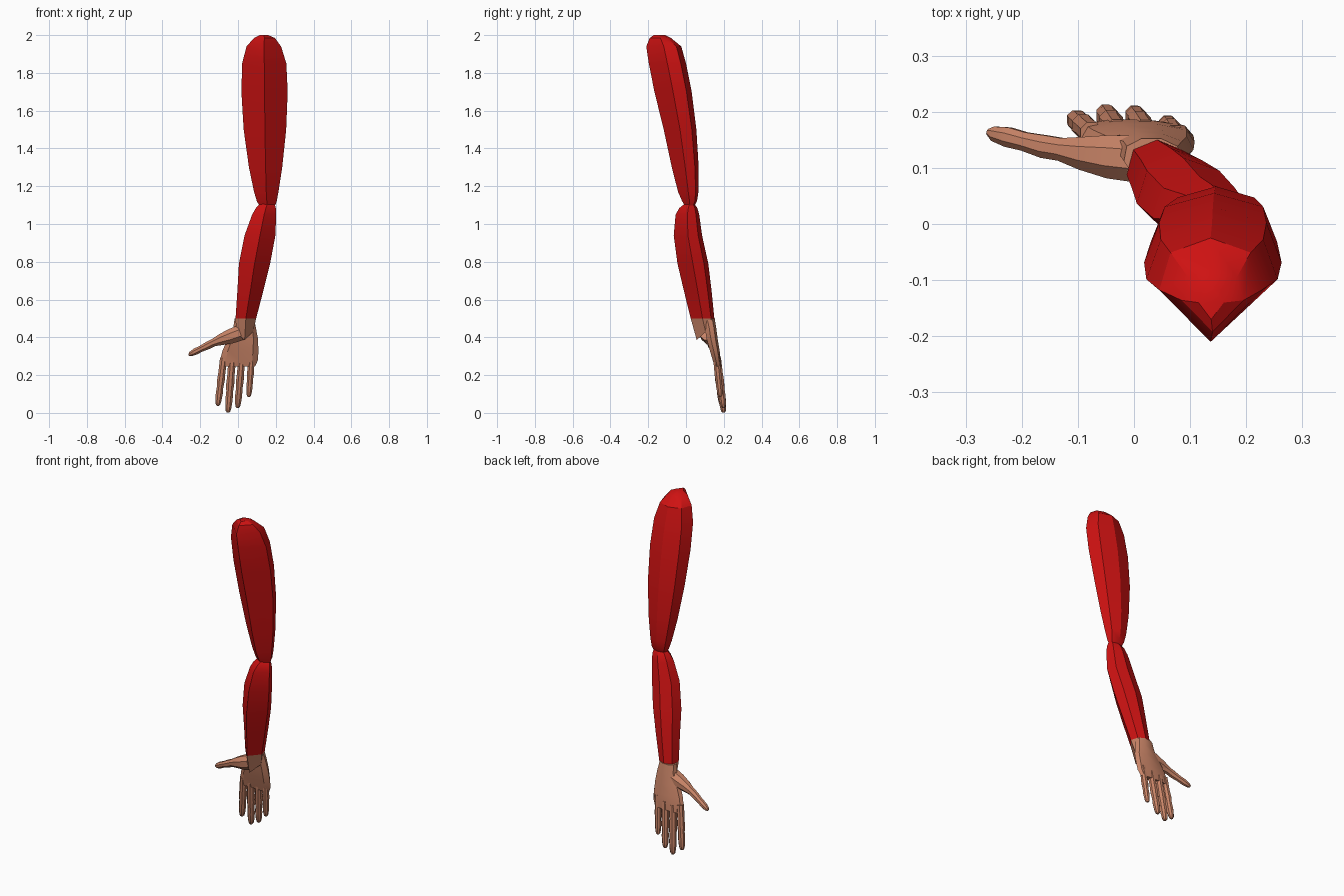
import bpy, bmesh, math
from mathutils import Vector

if "Cube" in bpy.data.objects:
    bpy.data.objects.remove(bpy.data.objects["Cube"], do_unlink=True)


def material(name, rgb):
    m = bpy.data.materials.new(name)
    m.use_nodes = True
    m.diffuse_color = (*rgb, 1)
    m.node_tree.nodes["Principled BSDF"].inputs["Base Color"].default_value = (*rgb, 1)
    return m


RED = material("sleeve red", (0.62, 0.006, 0.006))
SKIN = material("skin tan", (0.58, 0.23, 0.135))


def skin_rings(name, rings, mats, rule=None):
    """Loft closed rings of points into one capped mesh."""
    bm = bmesh.new()
    loops = [[bm.verts.new(p) for p in ring] for ring in rings]
    n = len(loops[0])
    for k in range(len(loops) - 1):
        for i in range(n):
            j = (i + 1) % n
            f = bm.faces.new((loops[k][i], loops[k][j], loops[k + 1][j], loops[k + 1][i]))
            f.material_index = rule(k) if rule else 0
    bm.faces.new(loops[0])
    bm.faces.new(loops[-1]).material_index = rule(len(loops)) if rule else 0
    bmesh.ops.recalc_face_normals(bm, faces=bm.faces)
    mesh = bpy.data.meshes.new(name)
    bm.to_mesh(mesh)
    bm.free()
    ob = bpy.data.objects.new(name, mesh)
    bpy.context.collection.objects.link(ob)
    for m in mats:
        mesh.materials.append(m)
    bpy.ops.object.select_all(action='DESELECT')
    ob.select_set(True)
    bpy.context.view_layer.objects.active = ob
    bpy.ops.object.shade_smooth_by_angle(angle=math.radians(28))
    return ob


def level_rings(profile, bounds):
    """Fit a unit profile to (z, x0, x1, y0, y1, tilt) bounds."""
    rings = []
    for z, x0, x1, y0, y1, *tilt in bounds:
        cx, cy, rx, ry = (x0 + x1) / 2, (y0 + y1) / 2, (x1 - x0) / 2, (y1 - y0) / 2
        t = tilt[0] if tilt else 0
        rings.append([(cx + u * rx, cy + v * ry, z + t * v) for u, v in profile])
    return rings


def digit(name, path, sides=8):
    """Tapering finger along (x, y, z, radius) points."""
    pts = [Vector(p[:3]) for p in path]
    rings = []
    for i, p in enumerate(pts):
        t = (pts[min(i + 1, len(pts) - 1)] - pts[max(i - 1, 0)]).normalized()
        side = t.cross(Vector((0, 1, 0))).normalized()
        up = side.cross(t)
        ang = [math.tau * (k + 0.5) / sides for k in range(sides)]
        rings.append([p + path[i][3] * (side * math.cos(a) + up * math.sin(a)) for a in ang])
    return skin_rings(name, rings, [SKIN])


# Limb section: front ridge, two sides, flatter back
LIMB = [(0, -1), (1, 0), (0.78, 0.72), (0, 1), (-0.78, 0.72), (-1, 0)]

# Upper arm
skin_rings("upper_arm", level_rings(LIMB, [
    (2.0, 0.115, 0.16, -0.17, -0.11),
    (1.985, 0.085, 0.195, -0.192, -0.08),
    (1.94, 0.045, 0.228, -0.21, -0.025),
    (1.85, 0.022, 0.256, -0.197, 0.0),
    (1.7, 0.018, 0.263, -0.167, 0.03),
    (1.5, 0.03, 0.255, -0.118, 0.055),
    (1.3, 0.058, 0.234, -0.075, 0.067),
    (1.17, 0.085, 0.214, -0.042, 0.066),
    (1.12, 0.1, 0.205, -0.02, 0.058),
    (1.095, 0.115, 0.195, -0.005, 0.045)]), [RED])

# Forearm, with the bare wrist as its last band
skin_rings("forearm", level_rings(LIMB, [
    (1.105, 0.115, 0.195, -0.01, 0.045),
    (1.085, 0.095, 0.2, -0.035, 0.06),
    (1.05, 0.075, 0.202, -0.055, 0.07),
    (0.94, 0.035, 0.198, -0.065, 0.085),
    (0.79, 0.005, 0.17, -0.045, 0.118),
    (0.65, -0.003, 0.135, -0.012, 0.135),
    (0.5, -0.013, 0.096, 0.025, 0.15),
    (0.43, -0.01, 0.08, 0.057, 0.15, 0.045)]), [RED, SKIN], lambda k: int(k >= 6))

# Palm
PALM = [(-0.7, -0.9), (0, -0.75), (0.7, -0.95), (1, -0.2), (0.85, 0.6),
        (0.3, 1), (-0.4, 1), (-0.9, 0.6), (-1, -0.2)]
skin_rings("palm", level_rings(PALM, [
    (0.5, -0.018, 0.085, 0.085, 0.152),
    (0.45, -0.025, 0.095, 0.098, 0.16),
    (0.39, -0.055, 0.106, 0.108, 0.168),
    (0.33, -0.082, 0.108, 0.125, 0.178),
    (0.28, -0.095, 0.106, 0.14, 0.184),
    (0.245, -0.1, 0.09, 0.152, 0.186)]), [SKIN])

# Fingers: base and tip, with swollen joints and a rounded end
SHAPE = [(0, 1), (0.3, 0.95), (0.47, 1.05), (0.6, 0.88), (0.75, 0.95), (0.9, 0.8), (0.97, 0.62), (1, 0.3)]
for name, base, tip, r in [
        ("index_finger", (-0.076, 0.162, 0.29), (-0.107, 0.19, 0.038), 0.021),
        ("middle_finger", (-0.031, 0.166, 0.28), (-0.053, 0.2, 0.002), 0.022),
        ("ring_finger", (0.02, 0.166, 0.29), (-0.002, 0.199, 0.026), 0.021),
        ("little_finger", (0.073, 0.158, 0.31), (0.057, 0.182, 0.085), 0.019)]:
    a, b = Vector(base), Vector(tip)
    digit(name, [(*a.lerp(b, t), r * s) for t, s in SHAPE])

# Thumb and its fleshy base
digit("thumb", [
    (0.015, 0.115, 0.425, 0.045), (-0.04, 0.12, 0.405, 0.042),
    (-0.09, 0.126, 0.388, 0.032), (-0.13, 0.133, 0.372, 0.022),
    (-0.16, 0.138, 0.357, 0.022), (-0.195, 0.147, 0.34, 0.018),
    (-0.225, 0.155, 0.325, 0.019), (-0.25, 0.161, 0.312, 0.014),
    (-0.26, 0.164, 0.306, 0.006)])
